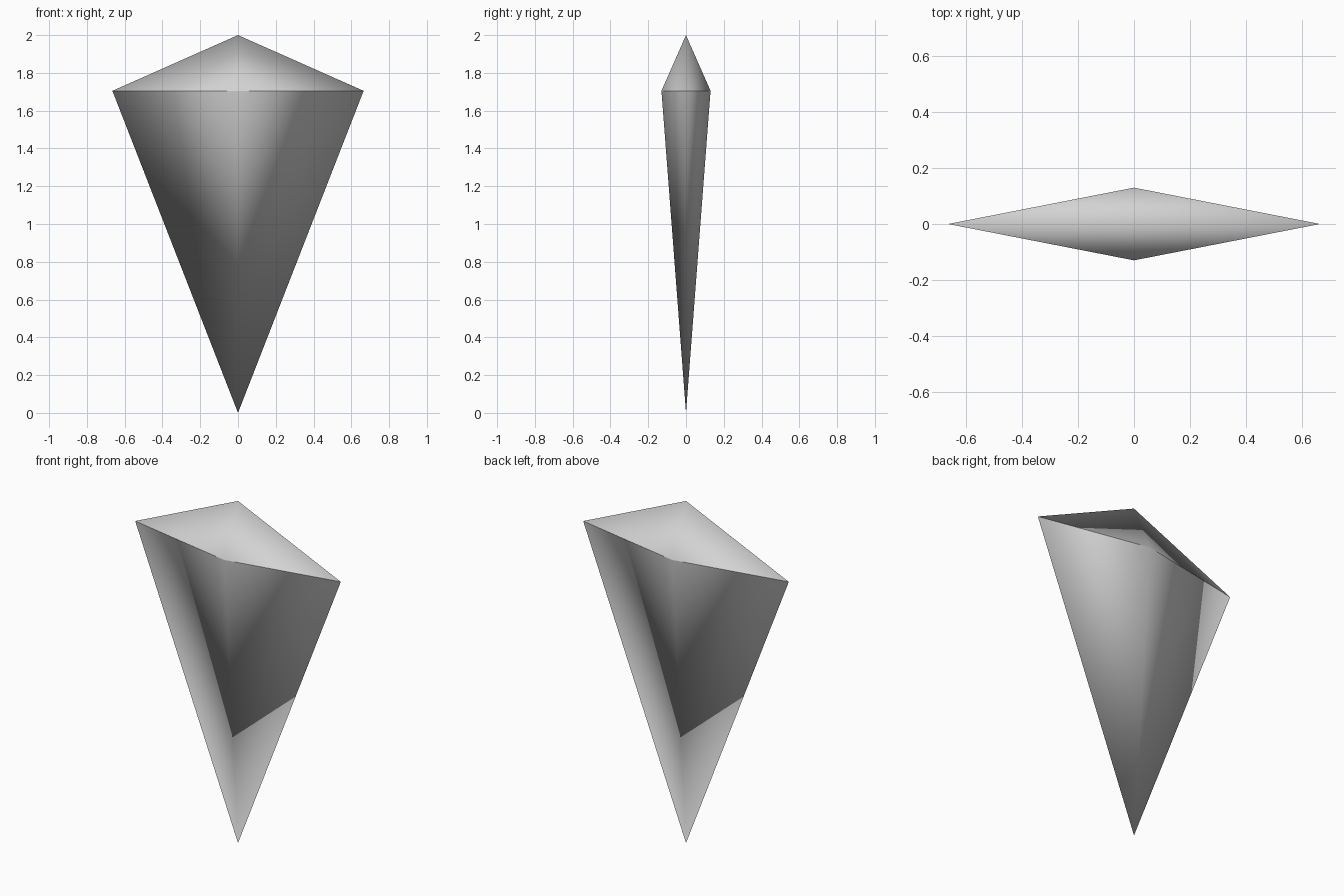
import bpy
import bmesh

HALF_X, HALF_Y, RIM_Z, TOP_Z = 0.665, 0.13, 1.705, 2.0

cube = bpy.data.objects.get("Cube")
if cube:
    bpy.data.objects.remove(cube, do_unlink=True)

grey = bpy.data.materials.new("light grey")
grey.use_nodes = True
colour = (0.65, 0.65, 0.65, 1.0)
grey.diffuse_color = colour
grey.node_tree.nodes["Principled BSDF"].inputs["Base Color"].default_value = colour


def pyramid(name, tip_z):
    """Smooth open pyramid from the diamond-shaped rim to a tip."""
    bm = bmesh.new()
    rim = [bm.verts.new((x * HALF_X, y * HALF_Y, RIM_Z))
           for x, y in ((1, 0), (0, 1), (-1, 0), (0, -1))]
    tip = bm.verts.new((0, 0, tip_z))
    for i, corner in enumerate(rim):
        following = rim[(i + 1) % len(rim)]
        if tip_z > RIM_Z:
            face = bm.faces.new((corner, following, tip))
        else:
            face = bm.faces.new((following, corner, tip))
        face.smooth = True
    mesh = bpy.data.meshes.new(name)
    bm.to_mesh(mesh)
    bm.free()
    mesh.materials.append(grey)
    obj = bpy.data.objects.new(name, mesh)
    bpy.context.collection.objects.link(obj)
    return obj


# Shallow crown above the rim, long point below; the rim stays a hard edge
pyramid("crown", TOP_Z)
pyramid("long_point", 0.0)
